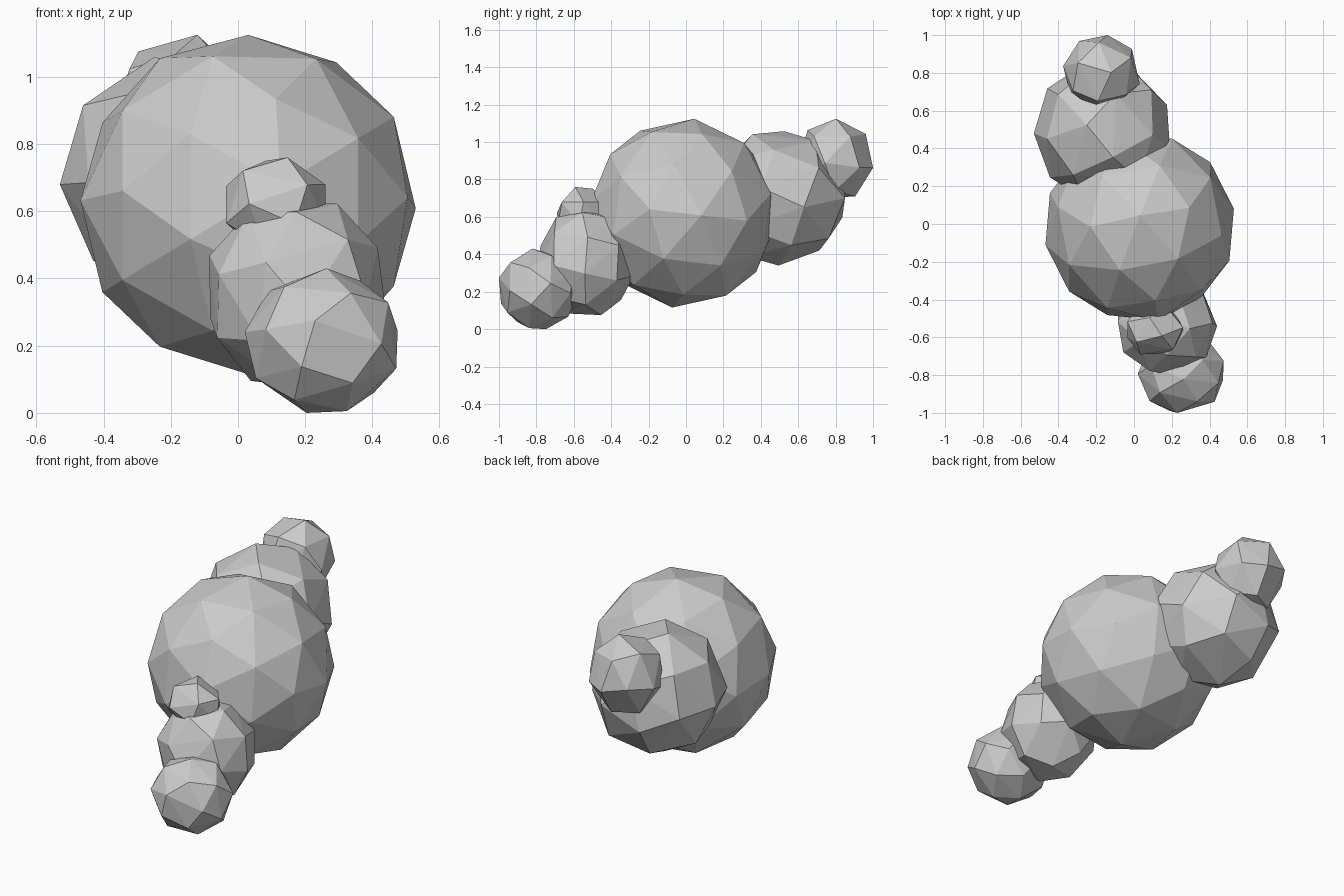
import bpy, bmesh, math
from mathutils import Vector, Matrix

if "Cube" in bpy.data.objects:
    bpy.data.objects.remove(bpy.data.objects["Cube"])


def finish(name, bm):
    bmesh.ops.recalc_face_normals(bm, faces=bm.faces)
    mesh = bpy.data.meshes.new(name)
    bm.to_mesh(mesh)
    bm.free()
    obj = bpy.data.objects.new(name, mesh)
    bpy.context.collection.objects.link(obj)
    return obj


def ico_ball(name, centre, radius, axis, toward):
    """Icosphere with one corner along axis and its neighbour toward the second direction."""
    z = Vector(axis).normalized()
    t = Vector(toward)
    x = (t - z * t.dot(z)).normalized()
    rot = Matrix((x, z.cross(x), z)).transposed().to_4x4()
    bm = bmesh.new()
    bmesh.ops.create_icosphere(bm, subdivisions=2, radius=radius,
                               matrix=Matrix.Translation(centre) @ rot)
    return finish(name, bm)


def facet_ball(name, lo, hi, points, turn):
    """Coarse faceted ball: hull of evenly spread points, fitted to a box."""
    rot = Matrix.Rotation(turn, 3, 'X') @ Matrix.Rotation(turn * 1.7, 3, 'Z')
    pts = []
    for i in range(points):
        h = 1 - 2 * (i + 0.5) / points
        r = math.sqrt(1 - h * h)
        a = i * math.pi * (3 - math.sqrt(5))
        pts.append(rot @ Vector((r * math.cos(a), r * math.sin(a), h)))
    bm = bmesh.new()
    for p in pts:
        co = []
        for k in range(3):
            a, b = min(q[k] for q in pts), max(q[k] for q in pts)
            co.append(lo[k] + (hi[k] - lo[k]) * (p[k] - a) / (b - a))
        bm.verts.new(co)
    bmesh.ops.convex_hull(bm, input=bm.verts[:])
    return finish(name, bm)


# Large central ball
ico_ball("main_puff", (0.03, -0.015, 0.62), 0.508, (-0.515, 0, 0.857), (0.532, 0.2, 0.82))

# Balls climbing toward the back
facet_ball("back_puff", (-0.53, 0.13, 0.34), (0.19, 0.85, 1.058), 28, 0.6)
facet_ball("back_tip_puff", (-0.375, 0.595, 0.70), (0.03, 1.0, 1.125), 19, 1.1)

# Balls descending toward the front
facet_ball("front_puff", (-0.085, -0.80, 0.075), (0.44, -0.28, 0.635), 28, 0.9)
facet_ball("front_tip_puff", (0.02, -1.0, 0.0), (0.475, -0.58, 0.43), 26, 1.9)
facet_ball("front_top_puff", (-0.035, -0.69, 0.48), (0.26, -0.43, 0.76), 16, 0.5)
